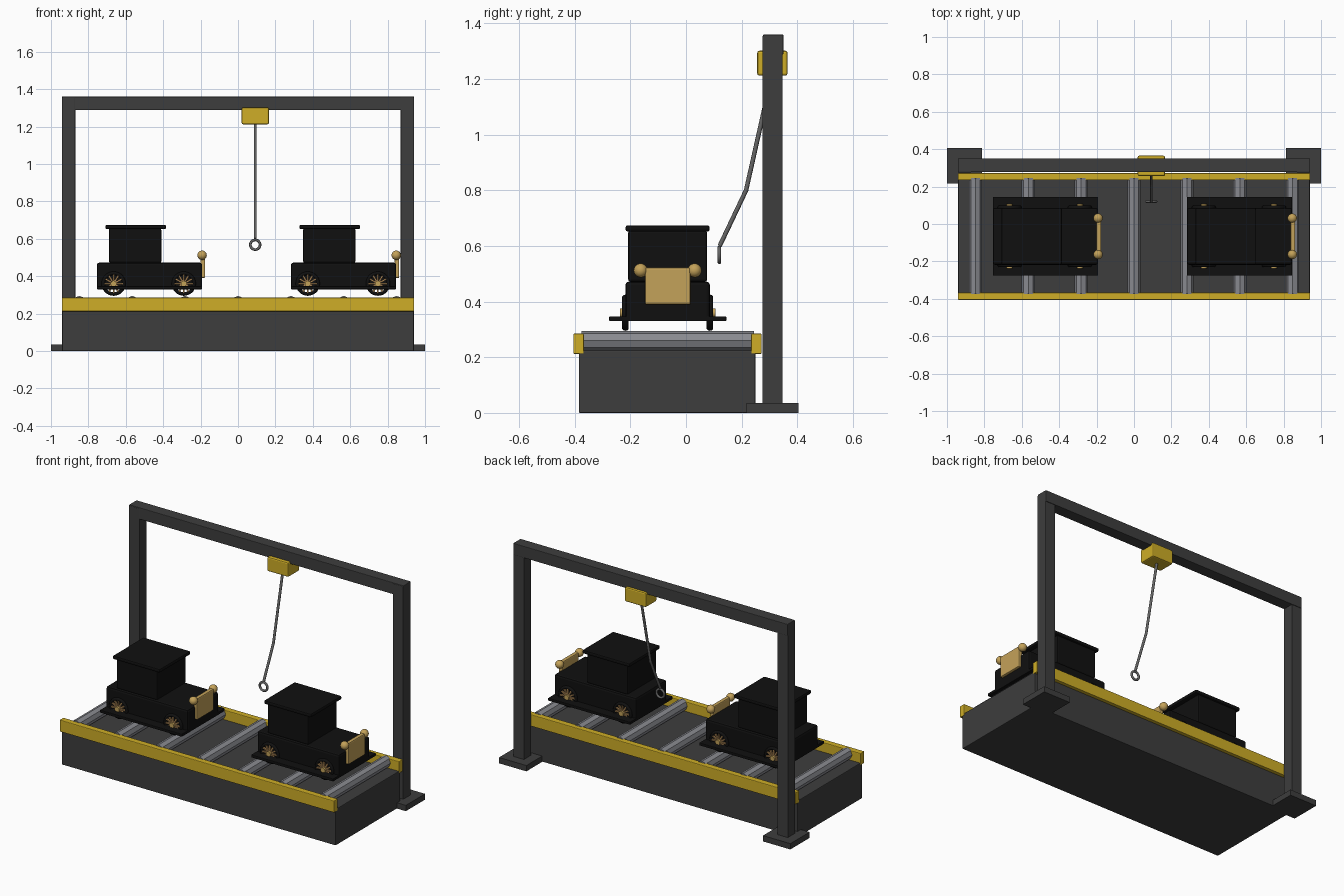
import bpy, math
from mathutils import Vector, Matrix

if "Cube" in bpy.data.objects:
    bpy.data.objects.remove(bpy.data.objects["Cube"])


def mat(name, r, g, b):
    m = bpy.data.materials.new(name)
    m.diffuse_color = (r, g, b, 1)
    m.use_nodes = True
    m.node_tree.nodes["Principled BSDF"].inputs["Base Color"].default_value = m.diffuse_color
    return m


DARK = mat("dark grey steel", 0.047, 0.047, 0.047)
YELLOW = mat("safety yellow", 0.62, 0.42, 0.02)
ROLLER = mat("roller grey", 0.25, 0.255, 0.28)
CABLE = mat("cable grey", 0.13, 0.13, 0.13)
BLACK = mat("black paint", 0.005, 0.005, 0.005)
BRASS = mat("brass", 0.55, 0.36, 0.10)
WOOD = mat("spoke wood", 0.42, 0.24, 0.09)


def finish(name, m, bevel=0, smooth=False):
    ob = bpy.context.object
    ob.name = name
    ob.data.materials.append(m)
    if bevel:
        b = ob.modifiers.new("bevel", 'BEVEL')
        b.width, b.segments = bevel, 2
    if smooth:
        bpy.ops.object.shade_smooth_by_angle(angle=math.radians(40))
    return ob


def box(name, x, y, z, m, bevel=0):
    """Box from (min, max) pairs on each axis."""
    bpy.ops.mesh.primitive_cube_add(size=1)
    ob = bpy.context.object
    lo, hi = Vector((x[0], y[0], z[0])), Vector((x[1], y[1], z[1]))
    d = hi - lo
    ob.data.transform(Matrix.Translation((lo + hi) / 2) @ Matrix.Diagonal((*d, 1)))
    return finish(name, m, bevel)


def rod(name, a, b, r, m, sides=16, smooth=True):
    """Cylinder between two points."""
    a, b = Vector(a), Vector(b)
    bpy.ops.mesh.primitive_cylinder_add(vertices=sides, radius=r, depth=(b - a).length,
                                        location=(a + b) / 2)
    bpy.context.object.rotation_euler = (b - a).to_track_quat('Z', 'Y').to_euler()
    return finish(name, m, 0, smooth)


def ring(name, loc, major, minor, m, axial=1):
    """Torus whose axis runs along y."""
    bpy.ops.mesh.primitive_torus_add(location=loc, rotation=(math.pi / 2, 0, 0),
                                     major_radius=major, minor_radius=minor,
                                     major_segments=28, minor_segments=10)
    bpy.context.object.scale.z = axial
    return finish(name, m, 0, True)


# conveyor bed, side rails and rollers
box("conveyor_bed", (-.94, .94), (-.385, .25), (0, .225), DARK, .004)
box("front_rail", (-.942, .942), (-.405, -.367), (.212, .285), YELLOW, .004)
box("back_rail", (-.942, .942), (.234, .272), (.212, .285), YELLOW, .004)
for i in range(7):
    x = -.848 + i * .2827
    rod(f"roller_{i + 1}", (x, -.375, .26), (x, .245, .26), .035, ROLLER, 8, False)

# gantry frame
for s, side in ((-1, "left"), (1, "right")):
    box(f"{side}_post", sorted((s * .942, s * .87)), (.275, .347), (.0, 1.355), DARK, .003)
    box(f"{side}_foot", sorted((s * 1.0, s * .812)), (.217, .405), (0, .036), DARK)
box("gantry_beam", (-.942, .942), (.277, .35), (1.288, 1.36), DARK, .003)

# hoist trolley, bent cable and ring
box("hoist_trolley", (.02, .166), (.256, .365), (1.212, 1.302), YELLOW, .008)
path = [(.092, .31, 1.22), (.092, .216, .80), (.092, .121, .60)]
for i in range(2):
    rod(f"cable_{i + 1}", path[i], path[i + 1], .008, CABLE, 10)
bpy.ops.mesh.primitive_uv_sphere_add(segments=10, ring_count=6, radius=.008, location=path[1])
finish("cable_joint", CABLE, 0, True)
ring("lifting_ring", (.092, .12, .568), .026, .007, CABLE)


def wheel(tag, x, side):
    yc, z = -.066, .36
    y = yc + side * .152
    ring(f"{tag}_tyre", (x, y, z), .0555, .0095, BLACK, 1.3)
    for k in range(6):  # each bar makes two opposite spokes
        ob = box(f"{tag}_spoke_{k + 1}", (-.05, .05), (-.007, .007), (-.0045, .0045), WOOD)
        ob.location = (x, y + side * .002, z)
        ob.rotation_euler.y = k * math.pi / 6
    rod(f"{tag}_hub", (x, y, z), (x, y + side * .02, z), .016, BRASS)


def car(n, x0):
    t = f"car_{n}"
    box(f"{t}_running_board", (x0, x0 + .563), (-.276, .145), (.33, .347), BLACK, .003)
    box(f"{t}_body", (x0, x0 + .563), (-.218, .086), (.33, .472), BLACK, .012)
    box(f"{t}_cab", (x0 + .065, x0 + .345), (-.208, .076), (.472, .655), BLACK, .008)
    box(f"{t}_roof", (x0 + .046, x0 + .37), (-.217, .085), (.652, .674), BLACK, .007)
    box(f"{t}_radiator", (x0 + .554, x0 + .579), (-.148, .017), (.39, .522), BRASS, .006)
    for s, side in ((-1, "near"), (1, "far")):
        bpy.ops.mesh.primitive_uv_sphere_add(segments=20, ring_count=12, radius=.025,
                                             location=(x0 + .563, -.066 + s * .097, .512))
        finish(f"{t}_{side}_lamp", BRASS, 0, True)
        for dx, end in ((.09, "rear"), (.465, "front")):
            wheel(f"{t}_{side}_{end}", x0 + dx, s)


# two identical cars on the line
car(1, -.755)
car(2, .283)
